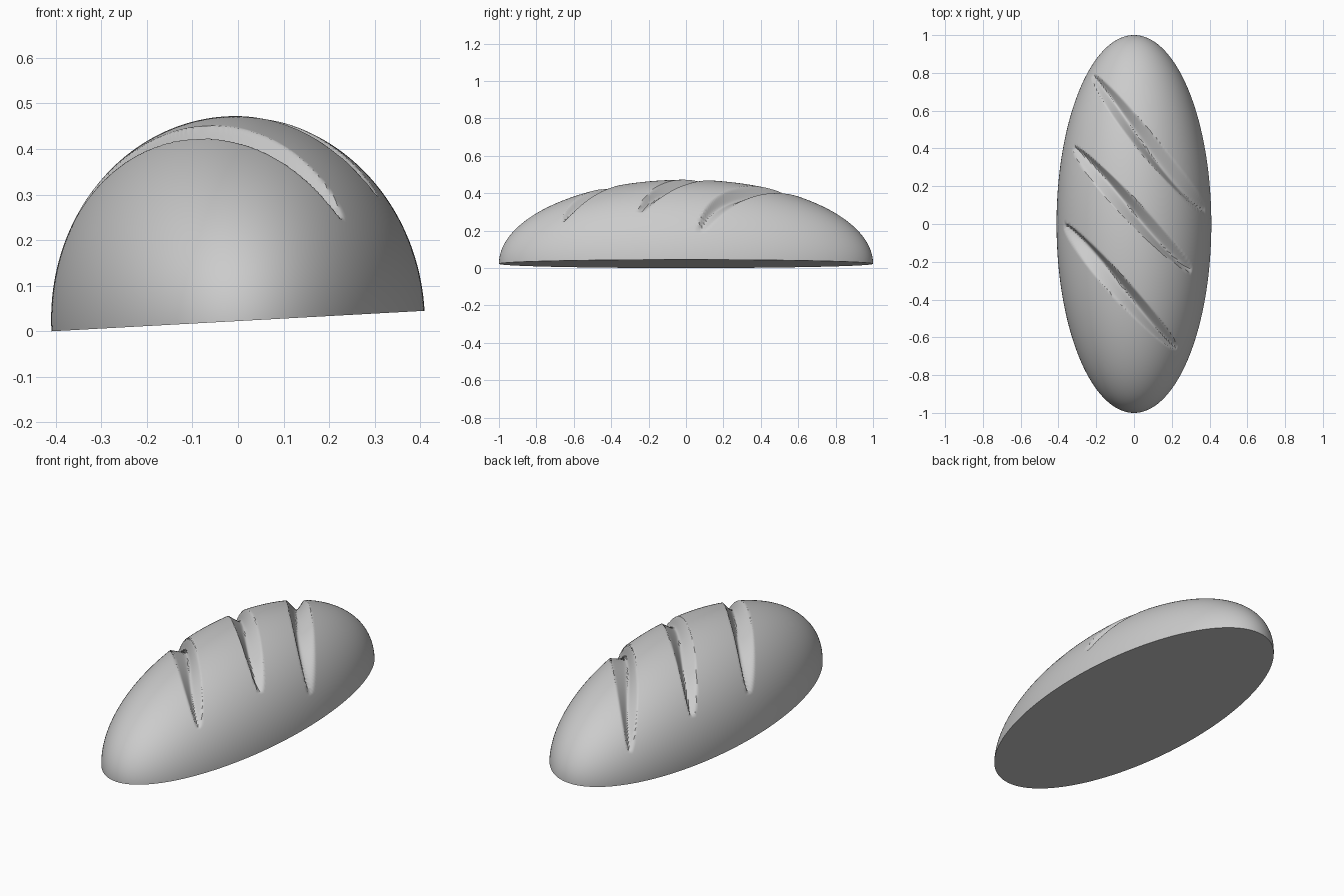
import bpy, bmesh, math
from mathutils import Vector

if "Cube" in bpy.data.objects:
    bpy.data.objects.remove(bpy.data.objects["Cube"])

HALF_WIDTH, HALF_LENGTH, HEIGHT = 0.41, 1.0, 0.45
SEGMENTS, RINGS = 400, 130

# Slashes in the crust: start and end of each centre line, seen from above
SLASHES = [((-0.21, 0.79), (0.385, 0.07)),
           ((-0.31, 0.41), (0.32, -0.25)),
           ((-0.36, 0.00), (0.24, -0.66))]
SLASH_HALF_WIDTH, SLASH_DEPTH = 0.055, 0.058


def slash_depth(x, y):
    """Depth of the tapered, round-bottomed V groove at a plan position."""
    depth = 0.0
    for start, end in SLASHES:
        a, b = Vector(start), Vector(end)
        axis = (b - a) / 2
        offset = Vector((x, y)) - (a + b) / 2
        along = offset.dot(axis) / axis.length_squared
        if abs(along) >= 1:
            continue
        across = abs(offset.x * axis.y - offset.y * axis.x) / axis.length
        taper = math.sqrt(1 - along * along)
        t = across / (SLASH_HALF_WIDTH * taper)
        if t < 1:
            profile = 1 - (math.sqrt(t * t + 0.04) - 0.2) / (math.sqrt(1.04) - 0.2)
            depth = max(depth, SLASH_DEPTH * taper * profile)
    return depth


def crust_point(ring, seg):
    tilt = math.pi / 2 * ring / RINGS
    turn = 2 * math.pi * seg / SEGMENTS
    p = Vector((HALF_WIDTH * math.sin(tilt) * math.cos(turn),
                HALF_LENGTH * math.sin(tilt) * math.sin(turn),
                HEIGHT * math.cos(tilt)))
    normal = Vector((p.x / HALF_WIDTH**2, p.y / HALF_LENGTH**2, p.z / HEIGHT**2)).normalized()
    return p - normal * slash_depth(p.x, p.y)


# Domed crust with carved slashes
bm = bmesh.new()
top = bm.verts.new(crust_point(0, 0))
rows = [[bm.verts.new(crust_point(r, s)) for s in range(SEGMENTS)]
        for r in range(1, RINGS + 1)]
for s in range(SEGMENTS):
    n = (s + 1) % SEGMENTS
    bm.faces.new((top, rows[0][s], rows[0][n]))
    for upper, lower in zip(rows, rows[1:]):
        bm.faces.new((upper[s], lower[s], lower[n], upper[n]))

# Flat base
bm.faces.new(rows[-1][::-1])
bmesh.ops.recalc_face_normals(bm, faces=bm.faces)

mesh = bpy.data.meshes.new("bread_loaf")
bm.to_mesh(mesh)
bm.free()
loaf = bpy.data.objects.new("bread_loaf", mesh)
bpy.context.collection.objects.link(loaf)

# The loaf leans slightly sideways
loaf.rotation_euler.y = -math.atan2(0.045, 2 * HALF_WIDTH)
loaf.location.z = 0.0225

bpy.context.view_layer.objects.active = loaf
loaf.select_set(True)
bpy.ops.object.shade_smooth_by_angle(angle=math.radians(35))
